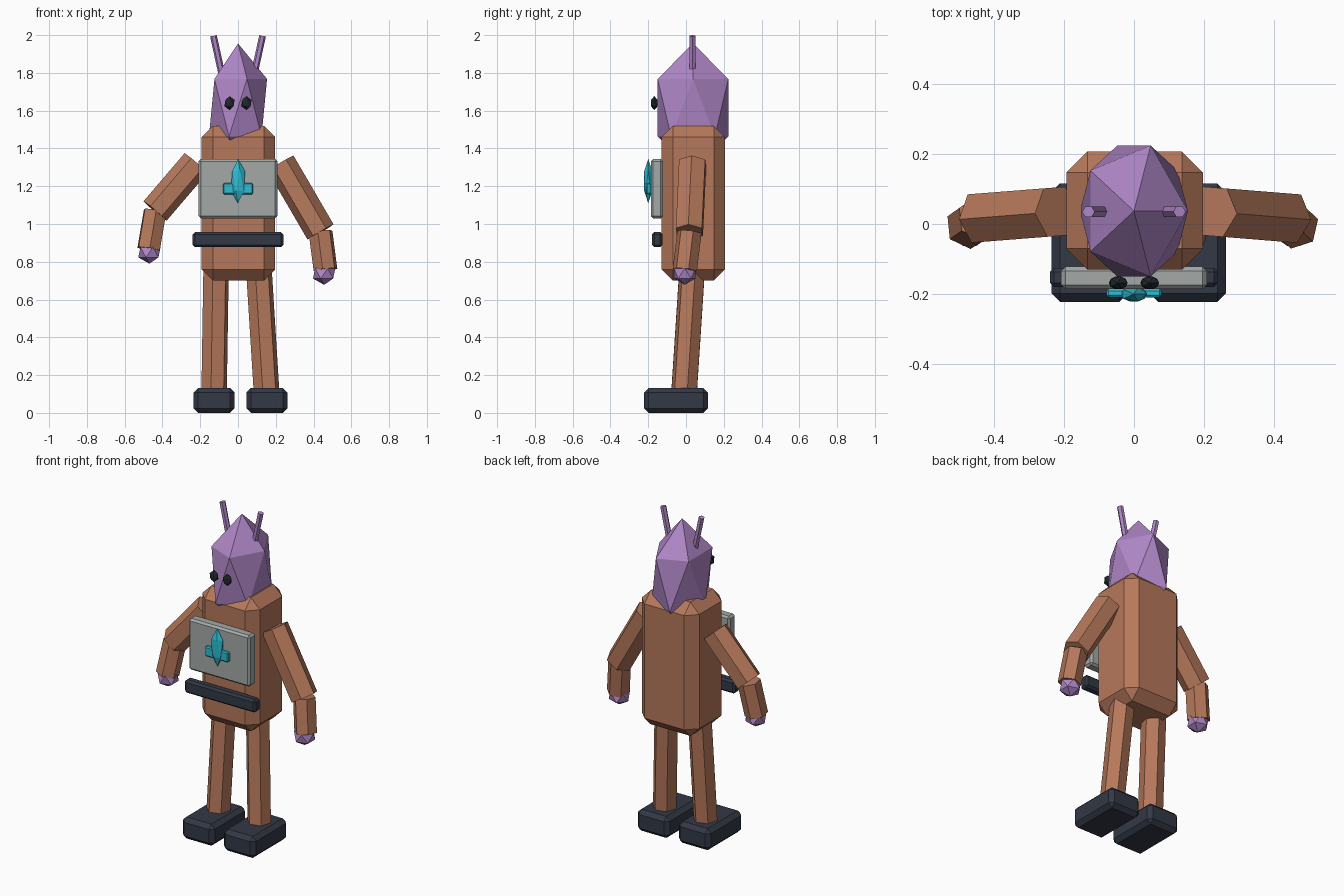
import bpy
from mathutils import Vector

if "Cube" in bpy.data.objects:
    bpy.data.objects.remove(bpy.data.objects["Cube"])


def material(name, rgb):
    m = bpy.data.materials.new(name)
    m.use_nodes = True
    color = (*rgb, 1)
    m.diffuse_color = color
    bsdf = next(n for n in m.node_tree.nodes if n.type == 'BSDF_PRINCIPLED')
    bsdf.inputs["Base Color"].default_value = color
    return m


BROWN = material("clay_brown", (0.47, 0.19, 0.105))
PURPLE = material("lilac", (0.43, 0.24, 0.57))
SLATE = material("dark_slate", (0.032, 0.04, 0.06))
GREY = material("panel_grey", (0.37, 0.4, 0.39))
CYAN = material("cyan", (0.026, 0.51, 0.65))
BLACK = material("eye_black", (0.014, 0.021, 0.025))


def finish(name, mat):
    obj = bpy.context.object
    obj.name = name
    obj.data.materials.append(mat)
    return obj


def box(name, mat, low, high, bevel):
    """Chamfered box between two corners."""
    low, high = Vector(low), Vector(high)
    bpy.ops.mesh.primitive_cube_add(size=1, location=(low + high) / 2)
    obj = finish(name, mat)
    obj.scale = high - low
    bpy.ops.object.transform_apply(location=False, rotation=False, scale=True)
    mod = obj.modifiers.new("chamfer", 'BEVEL')
    mod.width = bevel
    mod.segments = 1


def limb(name, mat, start, end, radius):
    """Six-sided tube between two points."""
    start, end = Vector(start), Vector(end)
    axis = end - start
    bpy.ops.mesh.primitive_cylinder_add(vertices=6, radius=radius, depth=axis.length,
                                        location=(start + end) / 2)
    obj = finish(name, mat)
    obj.rotation_euler = axis.to_track_quat('Z', 'Y').to_euler()


def gem(name, mat, centre, scale):
    """Stretched twenty-sided ball."""
    bpy.ops.mesh.primitive_ico_sphere_add(subdivisions=1, radius=1, location=centre)
    finish(name, mat).scale = scale


# Body, belt and chest panel
box("torso", BROWN, (-0.193, -0.13, 0.7), (0.197, 0.207, 1.52), 0.06)
box("belt", SLATE, (-0.24, -0.18, 0.877), (0.24, -0.125, 0.957), 0.012)
box("chest_panel", GREY, (-0.208, -0.186, 1.03), (0.208, -0.122, 1.344), 0.012)
box("emblem_bar", CYAN, (-0.079, -0.21, 1.157), (0.079, -0.185, 1.217), 0.006)
gem("emblem_spindle", CYAN, (0, -0.2, 1.227), (0.042, 0.025, 0.117))

# Head
gem("head", PURPLE, (0, 0.037, 1.616), (0.172, 0.22, 0.34))
for side, s in (("right", -1), ("left", 1)):
    gem(side + "_eye", BLACK, (0.045 * s, -0.168, 1.64), (0.03, 0.021, 0.037))
    limb(side + "_antenna", PURPLE, (0.085 * s, 0.035, 1.79), (0.13 * s, 0.035, 1.996), 0.018)

# Arms: shoulder, elbow, wrist, hand
for side, shoulder, elbow, wrist, hand in (
        ("right", (-0.222, 0.035, 1.323), (-0.439, 0.018, 1.069),
         (-0.473, -0.006, 0.867), (-0.469, -0.007, 0.85)),
        ("left", (0.225, 0.035, 1.322), (0.437, 0.018, 0.958),
         (0.463, -0.006, 0.757), (0.456, -0.007, 0.738))):
    limb(side + "_upper_arm", BROWN, shoulder, elbow, 0.08)
    limb(side + "_forearm", BROWN, elbow, wrist, 0.066)
    gem(side + "_hand", PURPLE, hand, (0.066, 0.066, 0.06))

# Legs and feet
for side, hip, ankle, inner, outer in (
        ("right", -0.116, -0.127, -0.018, -0.235),
        ("left", 0.11, 0.153, 0.045, 0.262)):
    limb(side + "_leg", BROWN, (hip, 0.033, 0.77), (ankle, -0.012, 0.08), 0.07)
    box(side + "_foot", SLATE, (min(inner, outer), -0.222, 0),
        (max(inner, outer), 0.116, 0.132), 0.024)
